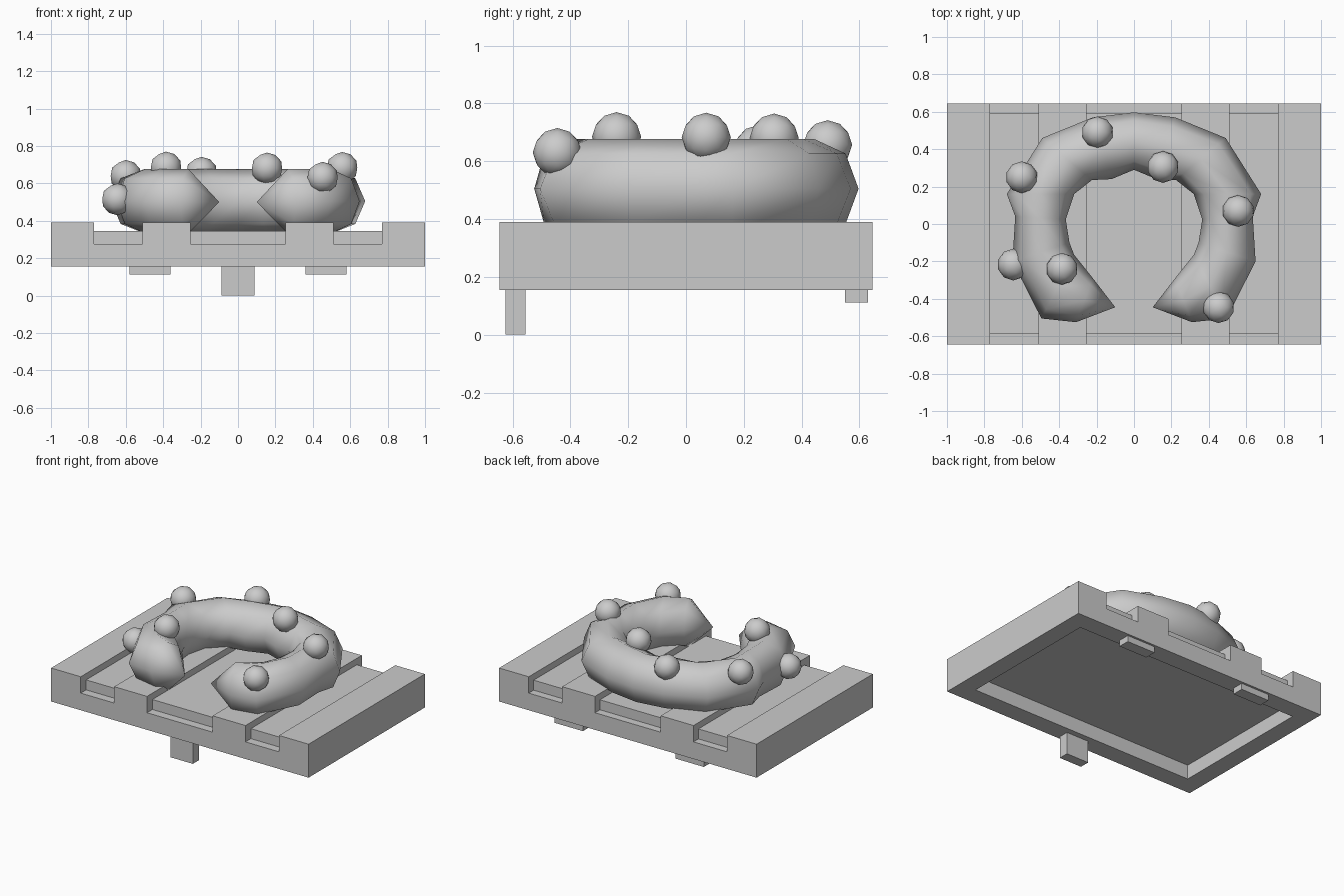
import bpy, bmesh, math
from mathutils import Vector

if "Cube" in bpy.data.objects:
    bpy.data.objects.remove(bpy.data.objects["Cube"])

grey = bpy.data.materials.new("plain grey")
grey.diffuse_color = (0.6, 0.6, 0.6, 1)
grey.use_nodes = True
grey.node_tree.nodes["Principled BSDF"].inputs["Base Color"].default_value = grey.diffuse_color


def finish(name, bm):
    bmesh.ops.recalc_face_normals(bm, faces=bm.faces)
    me = bpy.data.meshes.new(name)
    bm.to_mesh(me)
    bm.free()
    me.materials.append(grey)
    ob = bpy.data.objects.new(name, me)
    bpy.context.collection.objects.link(ob)
    return ob


def box(name, x0, x1, y0, y1, z0, z1):
    bm = bmesh.new()
    bmesh.ops.create_cube(bm, size=1)
    for v in bm.verts:
        v.co = Vector(((x0 + x1) / 2 + v.co.x * (x1 - x0),
                       (y0 + y1) / 2 + v.co.y * (y1 - y0),
                       (z0 + z1) / 2 + v.co.z * (z1 - z0)))
    return finish(name, bm)


def smooth(ob, angle):
    bpy.ops.object.select_all(action='DESELECT')
    ob.select_set(True)
    bpy.context.view_layer.objects.active = ob
    bpy.ops.object.shade_smooth_by_angle(angle=math.radians(angle))


# Board: three grooves on top, deeper at both ends, hollow underneath
board = box("board", -1, 1, -0.645, 0.645, 0.155, 0.39)
cutters = [box("hollow_cutter", -0.875, 0.875, -0.515, 0.515, 0.0, 0.255)]
for x0, x1 in ((-0.77, -0.51), (-0.255, 0.255), (0.51, 0.77)):
    cutters.append(box("groove_cutter", x0, x1, -0.8, 0.8, 0.345, 0.6))
    cutters.append(box("notch_cutter", x0, x1, -0.8, -0.585, 0.275, 0.6))
    cutters.append(box("notch_cutter", x0, x1, 0.59, 0.8, 0.275, 0.6))
bpy.context.view_layer.objects.active = board
for c in cutters:
    m = board.modifiers.new("cut", 'BOOLEAN')
    m.operation, m.solver, m.object = 'DIFFERENCE', 'EXACT', c
    bpy.ops.object.modifier_apply(modifier=m.name)
    bpy.data.objects.remove(c)

# Feet
box("front_foot", -0.087, 0.087, -0.625, -0.555, 0, 0.155)
for side, x in (("left", -0.47), ("right", 0.47)):
    box(side + "_back_foot", x - 0.11, x + 0.11, 0.55, 0.63, 0.112, 0.155)

# Horseshoe roll: outer and inner outline point per station, mirrored in x
half = [((0.31, -0.525), (0.22, -0.29)), ((0.495, -0.505), (0.32, -0.165)),
        ((0.65, -0.20), (0.345, -0.10)), ((0.635, 0.04), (0.365, 0.025)),
        ((0.68, 0.16), (0.32, 0.16)), ((0.49, 0.46), (0.225, 0.235)),
        ((0.22, 0.57), (0.12, 0.24))]
flip = [tuple((-x, y) for x, y in s) for s in reversed(half)]
stations = half + [((0, 0.597), (0, 0.29))] + flip
bm = bmesh.new()
rings = []
for outer, inner in stations:
    o, i = Vector(outer), Vector(inner)
    mid, arm = (o + i) / 2, (o - i) / 2
    ring = []
    for k in range(8):
        a = k * math.tau / 8
        p = mid + arm * math.cos(a)
        ring.append(bm.verts.new((p.x, p.y, 0.505 + 0.172 * math.sin(a))))
    rings.append(ring)
for a, b in zip(rings, rings[1:]):
    for k in range(8):
        n = (k + 1) % 8
        bm.faces.new((a[k], a[n], b[n], b[k]))
for ring, x in ((rings[0], 0.1), (rings[-1], -0.1)):
    tip = bm.verts.new((x, -0.445, 0.5))
    for k in range(8):
        bm.faces.new((ring[k], ring[(k + 1) % 8], tip))
smooth(finish("horseshoe_roll", bm), 80)

# Beads on the roll
beads = [(-0.195, 0.49, 0.657), (-0.6, 0.25, 0.64), (0.155, 0.305, 0.68),
         (0.557, 0.07, 0.683), (0.452, -0.445, 0.63), (-0.385, -0.24, 0.685),
         (-0.645, -0.217, 0.515)]
for n, p in enumerate(beads, 1):
    bm = bmesh.new()
    bmesh.ops.create_icosphere(bm, subdivisions=2, radius=0.085)
    bmesh.ops.translate(bm, verts=bm.verts, vec=p)
    smooth(finish(f"bead_{n}", bm), 60)
